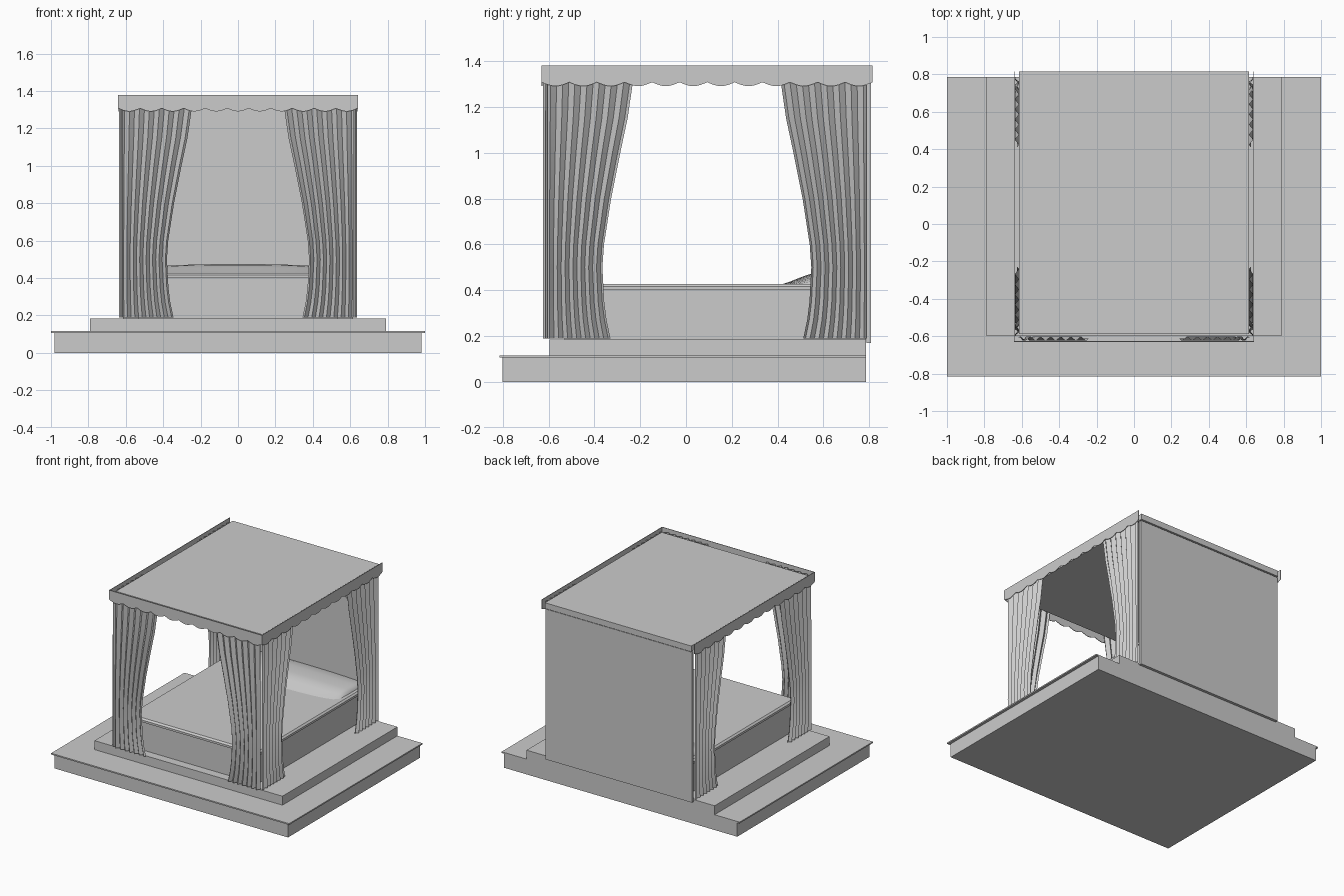
import bpy, bmesh, math

if "Cube" in bpy.data.objects:
    bpy.data.objects.remove(bpy.data.objects["Cube"])

grey = bpy.data.materials.new("plain_grey")
grey.diffuse_color = (0.6, 0.6, 0.6, 1)
grey.use_nodes = True
grey.node_tree.nodes["Principled BSDF"].inputs["Base Color"].default_value = grey.diffuse_color


def make(name, bm, smooth=None):
    bmesh.ops.recalc_face_normals(bm, faces=bm.faces)
    me = bpy.data.meshes.new(name)
    bm.to_mesh(me)
    bm.free()
    me.materials.append(grey)
    ob = bpy.data.objects.new(name, me)
    bpy.context.collection.objects.link(ob)
    if smooth:
        bpy.ops.object.select_all(action='DESELECT')
        ob.select_set(True)
        bpy.context.view_layer.objects.active = ob
        bpy.ops.object.shade_smooth_by_angle(angle=math.radians(smooth))
    return ob


def box(name, x, y0, y1, z0, z1, bevel=0):
    bm = bmesh.new()
    bmesh.ops.create_cube(bm, size=1)
    for v in bm.verts:
        v.co = (v.co.x * 2 * x, y0 if v.co.y < 0 else y1, z0 if v.co.z < 0 else z1)
    if bevel:
        top = [e for e in bm.edges if all(v.co.z > z1 - 1e-5 for v in e.verts)]
        bmesh.ops.bevel(bm, geom=top, offset=bevel, segments=1, affect='EDGES')
    return make(name, bm)


def grid(name, rows, smooth=None):
    bm = bmesh.new()
    vs = [[bm.verts.new(p) for p in r] for r in rows]
    for a, b in zip(vs, vs[1:]):
        for i in range(len(a) - 1):
            bm.faces.new((a[i], a[i + 1], b[i + 1], b[i]))
    return make(name, bm, smooth)


# stepped platform
box("platform", 0.98, -0.80, 0.785, 0, 0.106)
box("platform_lip", 1.0, -0.815, 0.785, 0.106, 0.116)
box("upper_step", 0.79, -0.595, 0.785, 0.116, 0.184)

# bed
box("bed_frame", 0.535, -0.53, 0.785, 0.184, 0.40)
box("mattress", 0.545, -0.54, 0.785, 0.40, 0.428, 0.012)

# pillow: swept profile with rounded ends
prof = [(0.42, 0), (0.455, 0.012), (0.50, 0.03), (0.54, 0.044), (0.59, 0.049),
        (0.68, 0.049), (0.74, 0.044), (0.783, 0.03)]
rows = []
for i in range(17):
    a = -math.pi / 2 + math.pi * i / 16
    s = math.cos(a) ** 0.5 if 0 < i < 16 else 0.0
    rows.append([(0.51 * math.sin(a), 0.783 + (y - 0.783) * (0.7 + 0.3 * s), 0.426 + h * s)
                 for y, h in prof])
grid("pillow", rows, 60)

# back wall, its raised panel, and roof
box("back_wall", 0.615, 0.787, 0.808, 0.17, 1.312)
bm = bmesh.new()
pts = [(-0.5, 0.43), (0.5, 0.43), (0.5, 0.93), (0.1, 1.29), (-0.1, 1.29), (-0.5, 0.93)]
f = bm.faces.new([bm.verts.new((x, 0.787, z)) for x, z in pts])
ext = bmesh.ops.extrude_face_region(bm, geom=[f])
for v in ext["geom"]:
    if isinstance(v, bmesh.types.BMVert):
        v.co.y -= 0.006
make("head_panel", bm)
box("roof", 0.615, -0.587, 0.815, 1.318, 1.362)

# curtains: width from the outer edge, by height
widths = [(0.19, 0.275), (0.27, 0.258), (0.35, 0.248), (0.5, 0.24), (0.6, 0.247),
          (0.8, 0.278), (1.0, 0.318), (1.15, 0.35), (1.3, 0.372), (1.355, 0.378)]
FOLDS, SUB = 7, 4


def curtain(name, place):
    rows = []
    for z, w in widths:
        n = FOLDS * SUB
        row = []
        for i in range(n + 1):
            d = 0.011 * math.sin(2 * math.pi * i / SUB)
            row.append(place(w * i / n, d, z))
        rows.append(row)
    grid(name, rows, 25)


for side, s in (("left", -1), ("right", 1)):
    curtain(f"front_curtain_{side}", lambda u, d, z: (s * (0.62 - u), -0.613 + d, z))
    curtain(f"side_front_curtain_{side}", lambda u, d, z: (s * (0.626 + d), -0.605 + u, z))
    curtain(f"side_rear_curtain_{side}", lambda u, d, z: (s * (0.626 + d), 0.787 - u, z))


# scalloped valance strips
def valance(name, length, count, place):
    n = count * 8
    us = [length * i / n for i in range(n + 1)]
    low = [1.308 - 0.017 * abs(math.sin(math.pi * i / 8)) for i in range(n + 1)]
    bm = bmesh.new()
    rings = []
    for u, z in zip(us, low):
        rings.append([bm.verts.new(place(u, d, h))
                      for d, h in ((0, z), (0, 1.38), (0.004, 1.38), (0.004, z))])
    for a, b in zip(rings, rings[1:]):
        for k in range(4):
            bm.faces.new((a[k], a[(k + 1) % 4], b[(k + 1) % 4], b[k]))
    bm.faces.new(rings[0])
    bm.faces.new(rings[-1])
    make(name, bm)


valance("front_valance", 1.28, 11, lambda u, d, z: (u - 0.64, -0.63 + d, z))
for side, s in (("left", -1), ("right", 1)):
    valance(f"side_valance_{side}", 1.445, 12, lambda u, d, z: (s * (0.642 - d), -0.63 + u, z))
